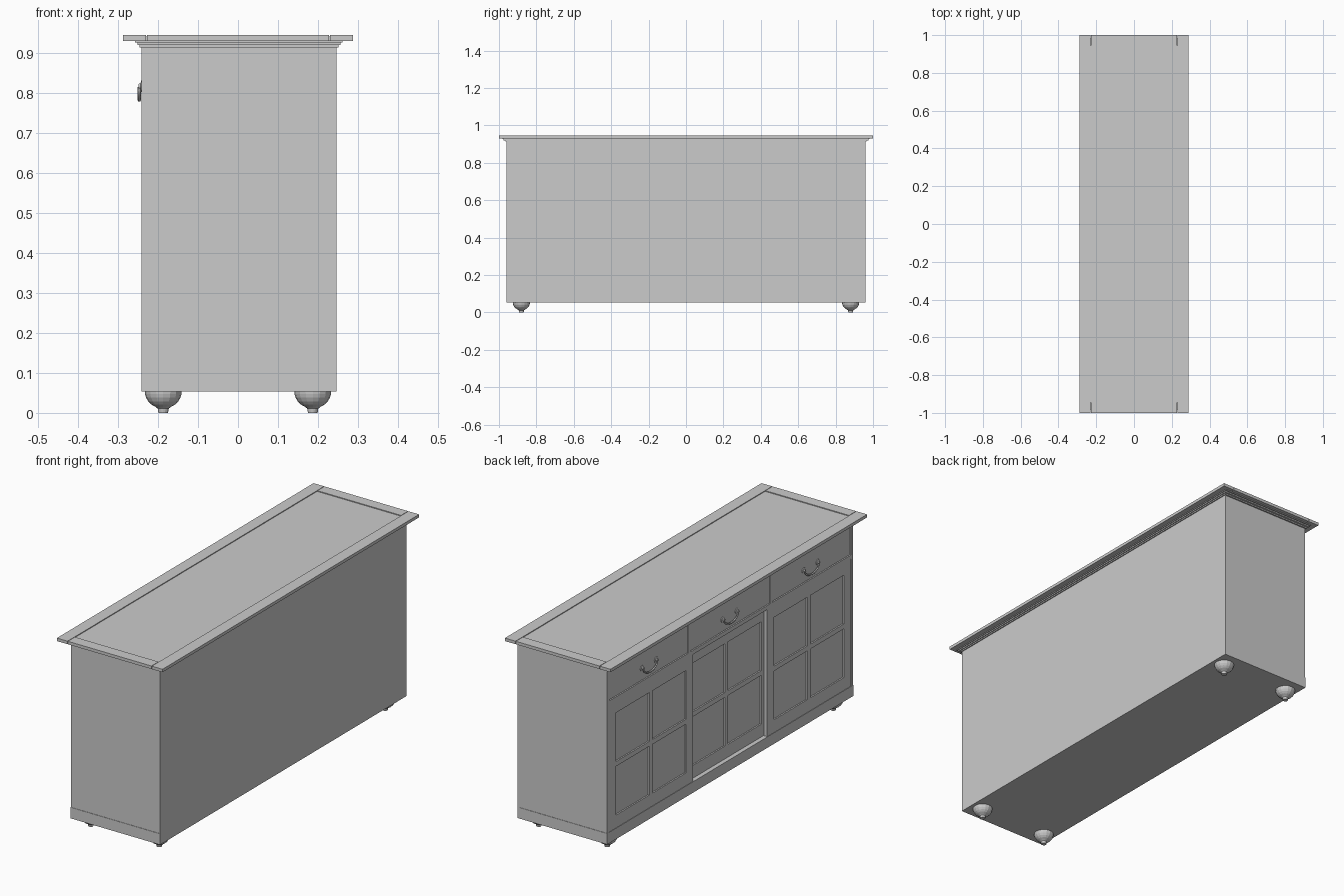
import bpy, bmesh, math
from mathutils import Vector

cube = bpy.data.objects.get("Cube")
if cube:
    bpy.data.objects.remove(cube, do_unlink=True)

grey = bpy.data.materials.new("plain_grey")
grey.use_nodes = True
colour = (0.6, 0.6, 0.6, 1)
grey.diffuse_color = colour
grey.node_tree.nodes["Principled BSDF"].inputs["Base Color"].default_value = colour


def finish(name, bm):
    bmesh.ops.recalc_face_normals(bm, faces=bm.faces)
    mesh = bpy.data.meshes.new(name)
    bm.to_mesh(mesh)
    bm.free()
    mesh.materials.append(grey)
    ob = bpy.data.objects.new(name, mesh)
    bpy.context.collection.objects.link(ob)
    return ob


def add_box(bm, xs, ys, zs):
    verts = bmesh.ops.create_cube(bm, size=1)["verts"]
    for v in verts:
        for i, span in enumerate((xs, ys, zs)):
            v.co[i] = sum(span) / 2 + v.co[i] * (max(span) - min(span))


def boxes(name, *spans):
    bm = bmesh.new()
    for span in spans:
        add_box(bm, *span)
    return finish(name, bm)


def lathe(name, profile, place, steps=16, axis="Z"):
    """Spin a (radius, height) profile round the z axis, or lay it along -x."""
    bm = bmesh.new()
    verts = [bm.verts.new((r, 0, h)) for r, h in profile]
    edges = [bm.edges.new(pair) for pair in zip(verts, verts[1:])]
    bmesh.ops.spin(bm, geom=verts + edges, cent=(0, 0, 0), axis=(0, 0, 1),
                   angle=math.tau, steps=steps)
    bmesh.ops.remove_doubles(bm, verts=bm.verts, dist=0.0001)
    if axis == "X":
        for v in bm.verts:
            v.co = Vector((-v.co.z, v.co.y, v.co.x))
    ob = finish(name, bm)
    ob.location = place
    return ob


FRONT = -0.242
HALF = 0.96
BASE_TOP, BODY_TOP = 0.107, 0.917

# Carcass
boxes("plinth", ((FRONT, 0.24), (-HALF, HALF), (0.053, BASE_TOP)))
boxes("back_panel", ((0.24, 0.247), (-HALF, HALF), (0.053, BODY_TOP)))
boxes("cabinet_core", ((-0.2, 0.24), (-0.94, 0.94), (BASE_TOP, BODY_TOP)))
for side, name in ((1, "left"), (-1, "right")):
    boxes(name + "_end_panel",
          ((FRONT + 0.001, 0.24), (side * 0.94, side * (HALF - 0.002)), (BASE_TOP, BODY_TOP)))

# Face frame around the drawers
boxes("drawer_rails",
      ((FRONT, -0.2), (-0.94, 0.94), (0.735, 0.755)),
      ((FRONT, -0.2), (-0.94, 0.94), (0.902, BODY_TOP)))
boxes("drawer_dividers", *[((FRONT, -0.2), (y - 0.01, y + 0.01), (0.755, 0.902))
                           for y in (-0.32, 0.32)])

# Drawers with drop handles
for y, name in ((0.63, "left"), (0, "middle"), (-0.63, "right")):
    half = 0.307 if y else 0.308
    boxes(name + "_drawer", ((FRONT + 0.003, -0.2), (y - half, y + half), (0.758, 0.899)))
    curve = bpy.data.curves.new(name + "_handle", "CURVE")
    curve.dimensions = "3D"
    curve.bevel_depth = 0.004
    curve.bevel_resolution = 1
    curve.use_fill_caps = True
    spline = curve.splines.new("POLY")
    count = 13
    spline.points.add(count - 1)
    for i, p in enumerate(spline.points):
        a = math.pi * i / (count - 1)
        p.co = (-0.247, y + 0.055 * math.cos(a), 0.815 - 0.033 * math.sin(a), 1)
    curve.materials.append(grey)
    bpy.context.collection.objects.link(bpy.data.objects.new(name + "_handle", curve))
    for s in (-1, 1):
        lathe(name + "_handle_rosette", [(0, 0.01), (0.006, 0.01), (0.007, 0.005),
              (0.014, 0.003), (0.014, 0)], (FRONT + 0.003, y + s * 0.055, 0.817), 12, "X")


# Sliding doors, each with four sunken panes
def door(name, y, x):
    half, inner, bar = 0.325, 0.273, 0.012
    low, high, pane_low, pane_high = BASE_TOP, 0.735, 0.17, 0.675
    mid = (pane_low + pane_high) / 2
    xs = (x, x + 0.018)
    boxes(name + "_frame",
          (xs, (y - half, y - inner), (low, high)),
          (xs, (y + inner, y + half), (low, high)),
          (xs, (y - inner, y + inner), (low, pane_low)),
          (xs, (y - inner, y + inner), (pane_high, high)),
          (xs, (y - bar, y + bar), (pane_low, pane_high)),
          (xs, (y - inner, y - bar), (mid - bar, mid + bar)),
          (xs, (y + bar, y + inner), (mid - bar, mid + bar)))
    boxes(name + "_panes",
          ((x + 0.007, x + 0.016), (y - inner, y + inner), (pane_low, pane_high)))


door("left_door", 0.615, FRONT + 0.002)
door("right_door", -0.615, FRONT + 0.002)
door("middle_door", 0, FRONT + 0.022)

# Cornice under the top
boxes("cornice",
      ((-0.247, 0.252), (-0.965, 0.965), (0.914, 0.92)),
      ((-0.252, 0.257), (-0.975, 0.975), (0.92, 0.926)),
      ((-0.258, 0.262), (-0.982, 0.982), (0.926, 0.931)))

# Top with framed, slightly sunken panel and open joints at the corners
TOP = (0.93, 0.945)
boxes("top_panel", ((-0.23, 0.23), (-0.945, 0.945), (0.93, 0.941)))
for s in (-1, 1):
    boxes("top_long_board", ((s * 0.23, s * 0.288), (-1, 1), TOP))
    boxes("top_end_board", ((-0.228, 0.228), (s * 0.945, s), TOP))

# Bun feet
bun = [(0, 0.002), (0.012, 0.002), (0.014, 0.011)]
bun += [(0.046 * math.cos(a), 0.053 - 0.042 * math.sin(a))
        for a in (math.radians(d) for d in (66, 50, 35, 20, 8))]
bun += [(0.046, 0.053), (0, 0.053)]
for x in (-0.187, 0.187):
    for y in (-0.88, 0.88):
        lathe("bun_foot", [(r, h - 0.002 if h < 0.01 else h) for r, h in bun], (x, y, 0))
